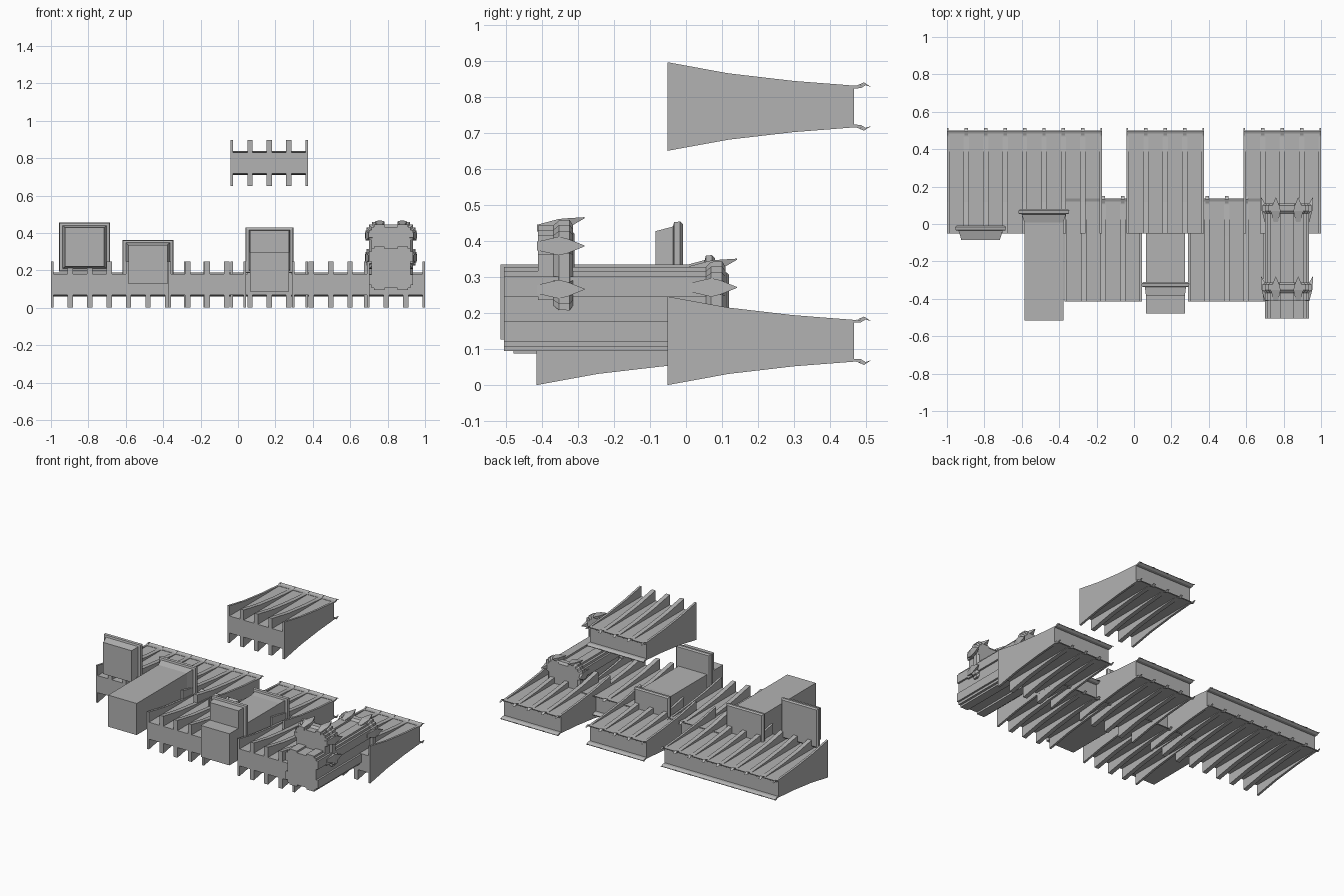
import bpy, bmesh
from mathutils import Vector

old = bpy.data.objects.get("Cube")
if old:
    bpy.data.objects.remove(old, do_unlink=True)

grey = bpy.data.materials.new("plain_grey")
grey.use_nodes = True
grey.diffuse_color = (0.45, 0.45, 0.45, 1)
grey.node_tree.nodes["Principled BSDF"].inputs["Base Color"].default_value = (0.45, 0.45, 0.45, 1)


def loft(bm, rings):
    """Skin a closed solid through rings of equal point count."""
    loops = [[bm.verts.new(p) for p in ring] for ring in rings]
    n = len(loops[0])
    for a, b in zip(loops, loops[1:]):
        for i in range(n):
            j = (i + 1) % n
            bm.faces.new((a[i], a[j], b[j], b[i]))
    bm.faces.new(loops[0][::-1])
    bm.faces.new(loops[-1])


def slab(bm, profile, x0, x1):
    """Extrude a (y, z) profile along x."""
    loft(bm, [[(x, y, z) for y, z in profile] for x in (x0, x1)])


def finish(bm, name, location):
    bmesh.ops.recalc_face_normals(bm, faces=bm.faces)
    mesh = bpy.data.meshes.new(name)
    bm.to_mesh(mesh)
    bm.free()
    mesh.materials.append(grey)
    obj = bpy.data.objects.new(name, mesh)
    obj.location = location
    bpy.context.collection.objects.link(obj)
    return obj


# Finned panel: flat core, tapering fins above and below, clip lips at the rear
WIDTH, LENGTH, CORE = 0.415, 0.518, 0.056
FIN_TOP = [(0, 0.123), (0.17, 0.092), (0.35, 0.071), (LENGTH, 0.058)]
LIP = [(0.515, 0.058), (0.535, 0.058), (0.55, 0.064), (0.552, 0.06), (0.537, 0.051), (0.515, 0.05)]
TOOTH = [(0.525, 0.058), (0.546, 0.067), (0.566, 0.054), (0.548, 0.06)]


def finned_panel(name, x, y, z):
    bm = bmesh.new()
    slab(bm, [(0, -CORE), (LENGTH, -CORE), (LENGTH, CORE), (0, CORE)], 0, WIDTH)
    fin = FIN_TOP + [(a, -b) for a, b in reversed(FIN_TOP)]
    for i in range(5):
        mid = WIDTH * i / 4
        x0, x1 = max(mid - 0.014, 0), min(mid + 0.014, WIDTH)
        slab(bm, fin, x0, x1)
        for s in (1, -1):
            slab(bm, [(a, b * s) for a, b in TOOTH], max(mid - 0.009, 0), min(mid + 0.009, WIDTH))
    for s in (1, -1):
        slab(bm, [(a, b * s) for a, b in LIP], 0, WIDTH)
    return finish(bm, name, (x, y, z))


for name, x, y, z in (
    ("rear_panel_right_outer", -1.0, -0.052, 0.124),
    ("rear_panel_right_inner", -0.585, -0.052, 0.124),
    ("rear_panel_middle", -0.04, -0.052, 0.124),
    ("rear_panel_left", 0.585, -0.052, 0.124),
    ("front_panel_right", -0.372, -0.415, 0.124),
    ("front_panel_left", 0.288, -0.415, 0.124),
    ("raised_panel", -0.04, -0.052, 0.774),
):
    finned_panel(name, x, y, z)


def rect(hx, hz, y):
    return [(-hx, y, -hz), (hx, y, -hz), (hx, y, hz), (-hx, y, hz)]


# Box with a flared flange plate at its rear end
def flanged_box(name, x, z, front, rear, flange=0.134):
    bm = bmesh.new()
    core = 0.104
    loft(bm, [
        rect(core, core, front),
        rect(core, core, rear - 0.073),
        rect(flange - 0.016, flange - 0.018, rear - 0.028),
        rect(flange, flange - 0.006, rear - 0.025),
        rect(flange + 0.002, flange - 0.004, rear - 0.008),
        rect(flange - 0.008, flange - 0.012, rear),
    ])
    return finish(bm, name, (x, 0, z))


flanged_box("upright_box_right", -0.82, 0.325, -0.085, -0.008)
flanged_box("long_box_right", -0.482, 0.232, -0.515, 0.08)
flanged_box("long_box_middle", 0.168, 0.192, -0.478, 0.12, 0.126)
flanged_box("upright_box_middle", 0.168, 0.308, -0.385, -0.31, 0.126)


# Ribbed block: square section with two raised ribs per side and notched corners
def ribbed_ring(scale, y):
    side = [(0.105, -0.105), (0.105, -0.09), (0.117, -0.09), (0.117, -0.035),
            (0.105, -0.035), (0.105, 0.035), (0.117, 0.035), (0.117, 0.09), (0.105, 0.09)]
    pts = []
    for _ in range(4):
        pts += [(a * scale, y, b * scale) for a, b in side]
        side = [(-b, a) for a, b in side]
    return pts


def crowned_block(name, x, z, front, crown):
    bm = bmesh.new()
    loft(bm, [
        ribbed_ring(1.0, front),
        ribbed_ring(1.0, crown + 0.045),
        ribbed_ring(1.12, crown + 0.06),
        ribbed_ring(1.13, crown + 0.09),
        ribbed_ring(1.0, crown + 0.1),
    ])
    # leaf-shaped prongs pointing to the rear
    for k in range(4):
        for t in (-0.06, 0.06):
            rings = []
            for y, half, lo, hi in ((0, 0.012, 0.1, 0.119), (0.06, 0.026, 0.1, 0.135),
                                    (0.085, 0.02, 0.11, 0.137), (0.132, 0.001, 0.137, 0.14)):
                ring = []
                for o, u in ((lo, t - half), (hi, t - half), (hi, t + half), (lo, t + half)):
                    p = Vector((o, u))
                    for _ in range(k):
                        p = Vector((-p.y, p.x))
                    ring.append((p.x, crown + y, p.y))
                rings.append(ring)
            loft(bm, rings)
    return finish(bm, name, (x, 0, z))


crowned_block("ribbed_block_lower", 0.818, 0.212, -0.505, 0.01)
crowned_block("ribbed_block_upper", 0.818, 0.327, -0.41, -0.413)
